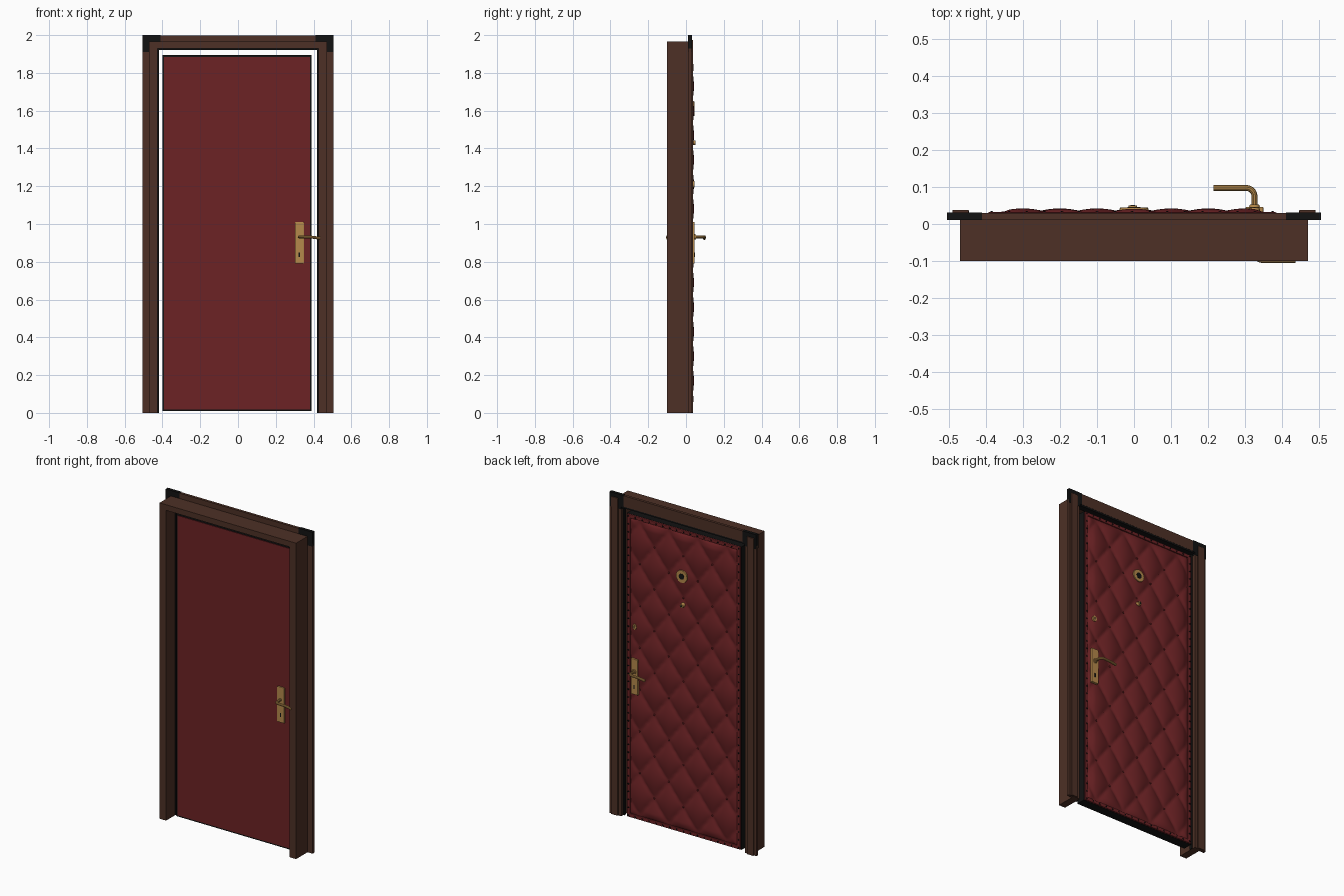
import bpy, bmesh, math
from mathutils import Vector, Matrix

if "Cube" in bpy.data.objects:
    bpy.data.objects.remove(bpy.data.objects["Cube"])


def material(name, rgb):
    m = bpy.data.materials.new(name)
    m.diffuse_color = (*rgb, 1)
    m.use_nodes = True
    m.node_tree.nodes["Principled BSDF"].inputs["Base Color"].default_value = m.diffuse_color
    return m


RED = material("leather_red", (0.15, 0.016, 0.018))
BROWN = material("dark_brown", (0.075, 0.030, 0.019))
BLACK = material("black", (0.006, 0.006, 0.006))
GOLD = material("brass", (0.46, 0.25, 0.07))


def finish(name, bm, mat, smooth=False):
    bmesh.ops.recalc_face_normals(bm, faces=bm.faces)
    me = bpy.data.meshes.new(name)
    bm.to_mesh(me)
    bm.free()
    me.materials.append(mat)
    for p in me.polygons:
        p.use_smooth = smooth
    ob = bpy.data.objects.new(name, me)
    bpy.context.collection.objects.link(ob)
    return ob


def box(name, x, y, z, mat, bevel=0):
    bm = bmesh.new()
    size = Vector((x[1] - x[0], y[1] - y[0], z[1] - z[0]))
    mid = Vector((sum(x) / 2, sum(y) / 2, sum(z) / 2))
    bmesh.ops.create_cube(bm, size=1, matrix=Matrix.Translation(mid) @ Matrix.Diagonal((*size, 1)))
    if bevel:
        bmesh.ops.bevel(bm, geom=bm.edges[:], offset=bevel, segments=2, affect='EDGES', profile=0.5)
    return finish(name, bm, mat)


def disc(name, x, z, r, y0, y1, mat, stretch=1.0, taper=0.85):
    # round fitting whose axis runs along y
    bm = bmesh.new()
    place = (Matrix.Translation((x, (y0 + y1) / 2, z)) @ Matrix.Diagonal((1, 1, stretch, 1))
             @ Matrix.Rotation(-math.pi / 2, 4, 'X'))
    bmesh.ops.create_cone(bm, cap_ends=True, segments=32, radius1=r, radius2=r * taper,
                          depth=y1 - y0, matrix=place)
    return finish(name, bm, mat)


# Frame: jambs and head, with the wider casing behind them
for s, side in ((-1, "left"), (1, "right")):
    def sx(a, b):
        return tuple(sorted((s * a, s * b)))
    box(f"jamb_{side}", sx(0.425, 0.47), (-0.10, 0.012), (0, 1.965), BROWN)
    box(f"casing_{side}", sx(0.425, 0.505), (0.012, 0.029), (0, 1.93), BROWN)
    box(f"casing_strip_{side}", sx(0.445, 0.49), (0.028, 0.038), (0, 1.975), BROWN, 0.003)
    box(f"corner_upright_{side}", sx(0.424, 0.505), (0.011, 0.031), (1.91, 2.0), BLACK)
    box(f"corner_arm_{side}", sx(0.41, 0.45), (0.011, 0.031), (1.926, 2.0), BLACK)
    box(f"seal_{side}", sx(0.419, 0.426), (-0.01, 0.010), (0, 1.925), BLACK)
box("head", (-0.425, 0.425), (-0.10, 0.012), (1.93, 1.965), BROWN)
box("head_casing", (-0.425, 0.425), (0.012, 0.029), (1.93, 1.998), BROWN)
box("head_seal", (-0.425, 0.425), (-0.01, 0.028), (1.920, 1.931), BLACK)

# Door leaf and smooth front panel
CX = -0.005
box("door_leaf", (-0.40, 0.39), (-0.034, 0.024), (0.01, 1.895), BLACK)
box("front_panel", (-0.391, 0.381), (-0.038, -0.030), (0.019, 1.884), RED)

# Quilted leather on the back
PX, PZ, MID = 0.2, 0.26, 0.95
X0, X1, Z0, Z1 = -0.375, 0.365, 0.03, 1.875


def quilt_height(x, z):
    u, v = x / PX + (z - MID) / PZ, x / PX - (z - MID) / PZ
    puff = abs(math.sin(math.pi * u) * math.sin(math.pi * v)) ** 0.55
    edge = min(x - X0, X1 - x, z - Z0, Z1 - z)
    return 0.024 + 0.018 * puff * min(1, max(0, edge) / 0.04) ** 0.5


bm = bmesh.new()
bmesh.ops.create_grid(bm, x_segments=74, y_segments=184, size=0.5)
for v in bm.verts:
    x = X0 + (v.co.x + 0.5) * (X1 - X0)
    z = Z0 + (v.co.y + 0.5) * (Z1 - Z0)
    v.co = (x, quilt_height(x, z), z)
finish("quilted_leather", bm, RED, True)

# Rolled leather rim around the quilt
RX0, RX1, RZ0, RZ1 = -0.384, 0.374, 0.022, 1.883
for i, x in enumerate((RX0, RX1)):
    box(f"rim_side_{i}", (x - 0.011, x + 0.011), (0.02, 0.032), (RZ0 - 0.011, RZ1 + 0.011), RED, 0.004)
for i, z in enumerate((RZ0, RZ1)):
    box(f"rim_end_{i}", (RX0, RX1), (0.02, 0.032), (z - 0.011, z + 0.011), RED, 0.004)


def studs(name, points, r, mat):
    bm = bmesh.new()
    for p in points:
        bmesh.ops.create_icosphere(bm, subdivisions=1, radius=r, matrix=Matrix.Translation(p)
                                   @ Matrix.Diagonal((1, 0.6, 1, 1)))
    finish(name, bm, mat, True)


# Nails along the rim
nx, nz = 16, 38
pts = [(RX0 + (RX1 - RX0) * i / nx, 0.032, z) for i in range(nx + 1) for z in (RZ0, RZ1)]
pts += [(x, 0.032, RZ0 + (RZ1 - RZ0) * i / nz) for i in range(1, nz) for x in (RX0, RX1)]
studs("rim_nails", pts, 0.005, BLACK)

# Buttons where the quilt seams cross
pts = []
for i in range(-3, 4):
    for j in range(-8, 9):
        z = MID + j * PZ / 2
        if (i + j) % 2 == 0 and Z0 + 0.03 < z < Z1 - 0.03:
            pts.append((i * PX / 2, 0.026, z))
studs("quilt_buttons", pts, 0.006, RED)

# Handles: s = 1 on the back, s = -1 on the front, turned half a circle
HX = 0.325
for s, side in ((1, "back"), (-1, "front")):
    def sy(a, b):
        return tuple(sorted((s * a, s * b)))
    box(f"handle_plate_{side}", (HX - 0.024, HX + 0.024), sy(0.03, 0.046), (0.79, 1.01), GOLD, 0.002)
    box(f"keyhole_{side}", (HX - 0.004, HX + 0.004), sy(0.044, 0.0475), (0.825, 0.85), BLACK)
    cu = bpy.data.curves.new(f"lever_{side}", 'CURVE')
    cu.dimensions = '3D'
    cu.bevel_depth = 0.008
    cu.bevel_resolution = 3
    cu.use_fill_caps = True
    sp = cu.splines.new('POLY')
    path = [(0, 0.04, 0.932), (0, 0.075, 0.932)]
    path += [(-0.022 * (1 - math.cos(a)), 0.075 + 0.022 * math.sin(a), 0.932)
             for a in (math.pi / 2 * k / 6 for k in range(1, 7))]
    path += [(-0.07, 0.097, 0.930), (-0.11, 0.097, 0.924)]
    sp.points.add(len(path) - 1)
    for p, (dx, y, z) in zip(sp.points, path):
        p.co = (HX + s * dx, s * y, z, 1)
    cu.materials.append(GOLD)
    lever = bpy.data.objects.new(f"lever_{side}", cu)
    bpy.context.collection.objects.link(lever)
    bpy.ops.object.select_all(action='DESELECT')
    lever.select_set(True)
    bpy.context.view_layer.objects.active = lever
    bpy.ops.object.convert(target='MESH')
    bpy.ops.object.shade_smooth_by_angle()
disc("lever_collar", HX, 0.932, 0.015, 0.044, 0.052, GOLD)

# Back fittings: round plaque, peephole and upper lock
disc("plaque", 0, 1.61, 0.040, 0.028, 0.045, GOLD, taper=0.95)
disc("plaque_inset", 0, 1.61, 0.018, 0.044, 0.046, BLACK, taper=1)
disc("peephole", -0.003, 1.43, 0.014, 0.026, 0.050, GOLD, taper=0.8)
disc("peephole_lens", -0.003, 1.43, 0.006, 0.048, 0.051, BLACK, taper=1)
disc("lock_cover", HX, 1.21, 0.016, 0.028, 0.044, GOLD, 1.25)
box("lock_slot", (HX - 0.003, HX + 0.003), (0.043, 0.0455), (1.202, 1.218), BLACK)
